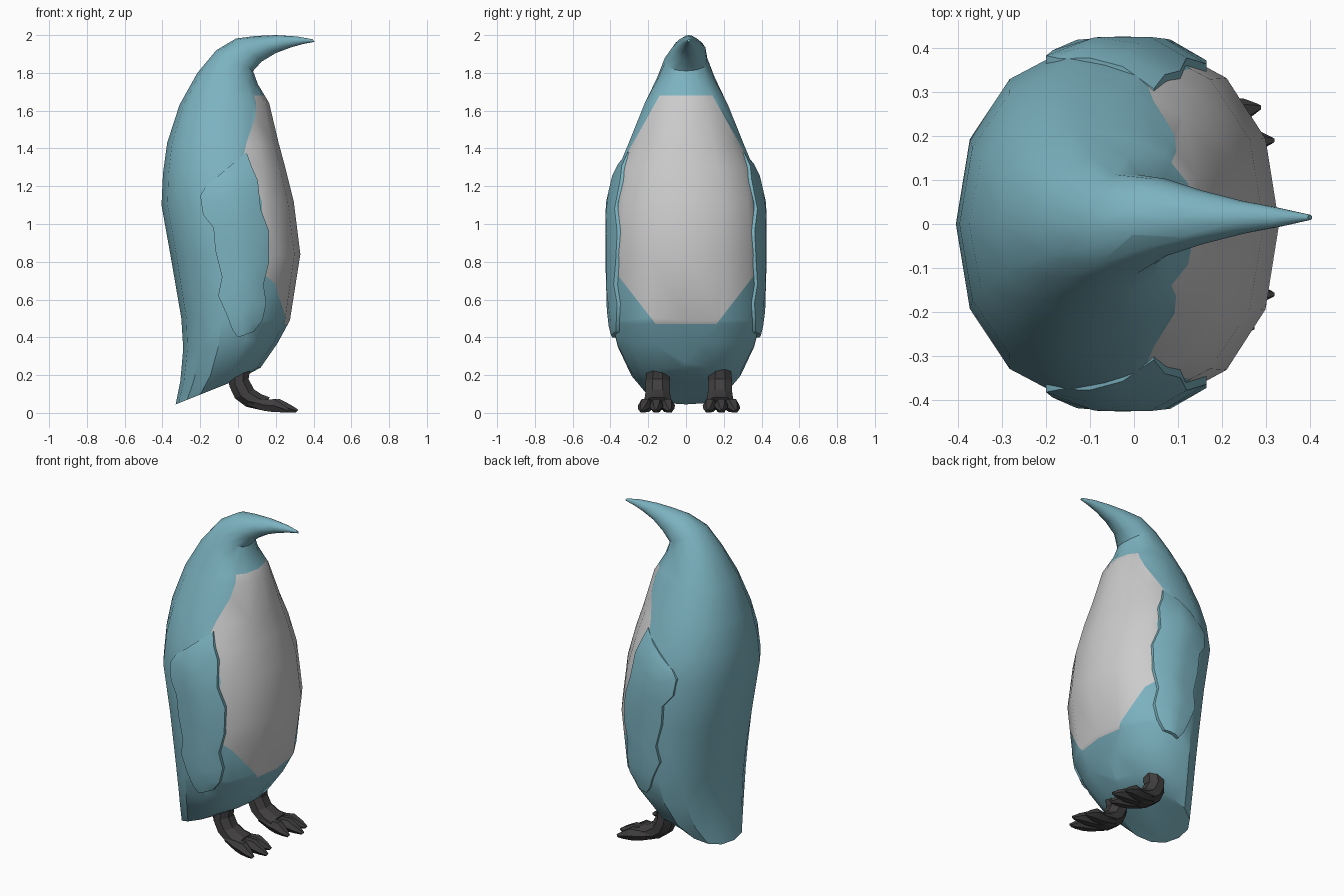
import bpy, bmesh, math
from mathutils import Vector
from mathutils.bvhtree import BVHTree

if "Cube" in bpy.data.objects:
    bpy.data.objects.remove(bpy.data.objects["Cube"])


def material(name, rgb):
    m = bpy.data.materials.new(name)
    m.diffuse_color = (*rgb, 1)
    m.use_nodes = True
    m.node_tree.nodes["Principled BSDF"].inputs["Base Color"].default_value = m.diffuse_color
    return m


TEAL = material("teal", (0.20, 0.45, 0.53))
DARK = material("charcoal", (0.05, 0.047, 0.047))


def loft(bm, rings):
    """Skin a list of equal-length point rings and cap both ends."""
    rows = [[bm.verts.new(p) for p in r] for r in rings]
    n = len(rows[0])
    for a, b in zip(rows, rows[1:]):
        for i in range(n):
            bm.faces.new((a[i], a[(i + 1) % n], b[(i + 1) % n], b[i]))
    bm.faces.new(rows[0])
    bm.faces.new(rows[-1][::-1])


def ring(bx, bz, fx, fz, hw, n, yc=0.0, power=2.0, turn=0.0):
    """Tilted superellipse from a back point to a front point in the xz plane."""
    pts = []
    for i in range(n):
        a = 2 * math.pi * (i + turn) / n
        c, s = math.cos(a), math.sin(a)
        c = math.copysign(abs(c) ** (2 / power), c)
        s = math.copysign(abs(s) ** (2 / power), s)
        t = (c + 1) / 2
        pts.append(Vector((bx + (fx - bx) * t, yc + hw * s, bz + (fz - bz) * t)))
    return pts


def finish(name, bm, mat, angle):
    bmesh.ops.recalc_face_normals(bm, faces=bm.faces)
    me = bpy.data.meshes.new(name)
    bm.to_mesh(me)
    bm.free()
    if mat:
        me.materials.append(mat)
    ob = bpy.data.objects.new(name, me)
    bpy.context.collection.objects.link(ob)
    bpy.ops.object.select_all(action='DESELECT')
    ob.select_set(True)
    bpy.context.view_layer.objects.active = ob
    bpy.ops.object.shade_smooth_by_angle(angle=math.radians(angle))
    return ob


# Body: tail, trunk, head and beak (back x, back z, front x, front z, half width)
profile = [
    (-.33, .045, .02, .185, .21), (-.305, .17, .12, .24, .295),
    (-.29, .34, .21, .37, .37), (-.30, .50, .275, .49, .405),
    (-.355, .82, .33, .84, .415), (-.405, 1.10, .295, 1.12, .412),
    (-.397, 1.27, .25, 1.30, .37), (-.375, 1.43, .215, 1.43, .31),
    (-.31, 1.63, .165, 1.64, .225), (-.215, 1.80, .105, 1.74, .155),
    (-.115, 1.92, .08, 1.81, .115),
]
beak = [
    (-.01, 1.982, .125, 1.86, .09), (.09, 1.995, .20, 1.905, .062),
    (.20, 2.0, .28, 1.935, .038), (.31, 1.993, .345, 1.953, .022),
    (.395, 1.978, .405, 1.964, .006),
]
bm = bmesh.new()
loft(bm, [ring(*p, 14, power=2.2) for p in profile]
     + [ring(*p, 14, yc=.015) for p in beak])
bmesh.ops.recalc_face_normals(bm, faces=bm.faces)
surface = BVHTree.FromBMesh(bm)

# Belly: cut an angular patch out of the front of the body
half = [(.14, 1.68), (.33, 1.34), (.37, .95), (.37, .74), (.16, .47)]
outline = half + [(-y, z) for y, z in reversed(half)]
planes = []
for a, b in zip(outline, outline[1:] + outline[:1]):
    co = Vector((0, a[0], a[1]))
    normal = Vector((0, -(b[1] - a[1]), b[0] - a[0])).normalized()
    planes.append((co, normal))
    faces = [f for f in bm.faces if f.calc_center_median().x > 0]
    geom = faces + list({e for f in faces for e in f.edges}) \
        + list({v for f in faces for v in f.verts})
    bmesh.ops.bisect_plane(bm, geom=geom, plane_co=co, plane_no=normal)


def in_patch(f):
    c = f.calc_center_median()
    side = [(c - co).dot(n) for co, n in planes]
    return f.normal.x > 0 and c.x > 0 and (
        all(s < 1e-5 for s in side) or all(s > -1e-5 for s in side))


bm.normal_update()
belly = bm.copy()
bmesh.ops.delete(belly, geom=[f for f in belly.faces if not in_patch(f)], context='FACES')
bmesh.ops.delete(bm, geom=[f for f in bm.faces if in_patch(f)], context='FACES')
finish("body", bm, TEAL, 32)
finish("belly", belly, None, 32)

# Flippers: thin ragged-edged plates hugging the sides (z back, back x, z front, front x)
rows = [
    (1.20, -.17, 1.38, .045), (1.15, -.20, 1.31, .07), (1.05, -.185, 1.23, .105),
    (.98, -.13, 1.08, .12), (.86, -.12, .96, .165), (.72, -.085, .80, .165),
    (.62, -.105, .68, .135), (.52, -.06, .58, .15), (.44, -.03, .49, .13),
    (.40, .00, .43, .085),
]
for side, label in ((-1, "right"), (1, "left")):
    bm = bmesh.new()
    rings = []
    for k, (zb, xb, zf, xf) in enumerate(rows):
        lift = .006 if k == 0 else .018
        pts = []
        for t, off in ((0, -.02), (0, lift), (.33, lift + .004), (.67, lift + .004),
                       (1, lift), (1, -.02)):
            x, z = xb + (xf - xb) * t, zb + (zf - zb) * t
            hit = surface.ray_cast(Vector((x, side, z)), Vector((0, -side, 0)))[0]
            pts.append(Vector((x, hit.y + side * off, z)))
        rings.append(pts)
    loft(bm, rings)
    finish(label + "_flipper", bm, TEAL, 30)

# Feet: ankle and instep loft, with three knuckled, clawed toes
for yc, label in ((-.15, "right"), (.18, "left")):
    out = math.copysign(1, yc)
    bm = bmesh.new()
    loft(bm, [ring(*p, 8, yc=yc, turn=.5) for p in (
        (-.06, .24, .07, .24, .06), (-.05, .14, .06, .18, .07),
        (-.02, .075, .09, .125, .07), (.04, .03, .13, .10, .075),
        (.12, .012, .17, .085, .082))])
    for spread, length in ((-1, .27), (0, .315), (1, .285)):
        rings = []
        for t, top, w in ((0, .09, .034), (.4, .075, .036), (.62, .078, .038),
                          (.85, .045, .028), (1, .018, .008)):
            x = .06 + (length - .06) * t
            y = yc + spread * (.035 + .04 * t) + out * .01 * t
            low = max(0, .035 * (1 - 2 * t))
            rings.append(ring(x - .01, low, x + .005, max(top, low + .01), w, 6, yc=y, turn=.5))
        loft(bm, rings)
    finish(label + "_foot", bm, DARK, 20)
